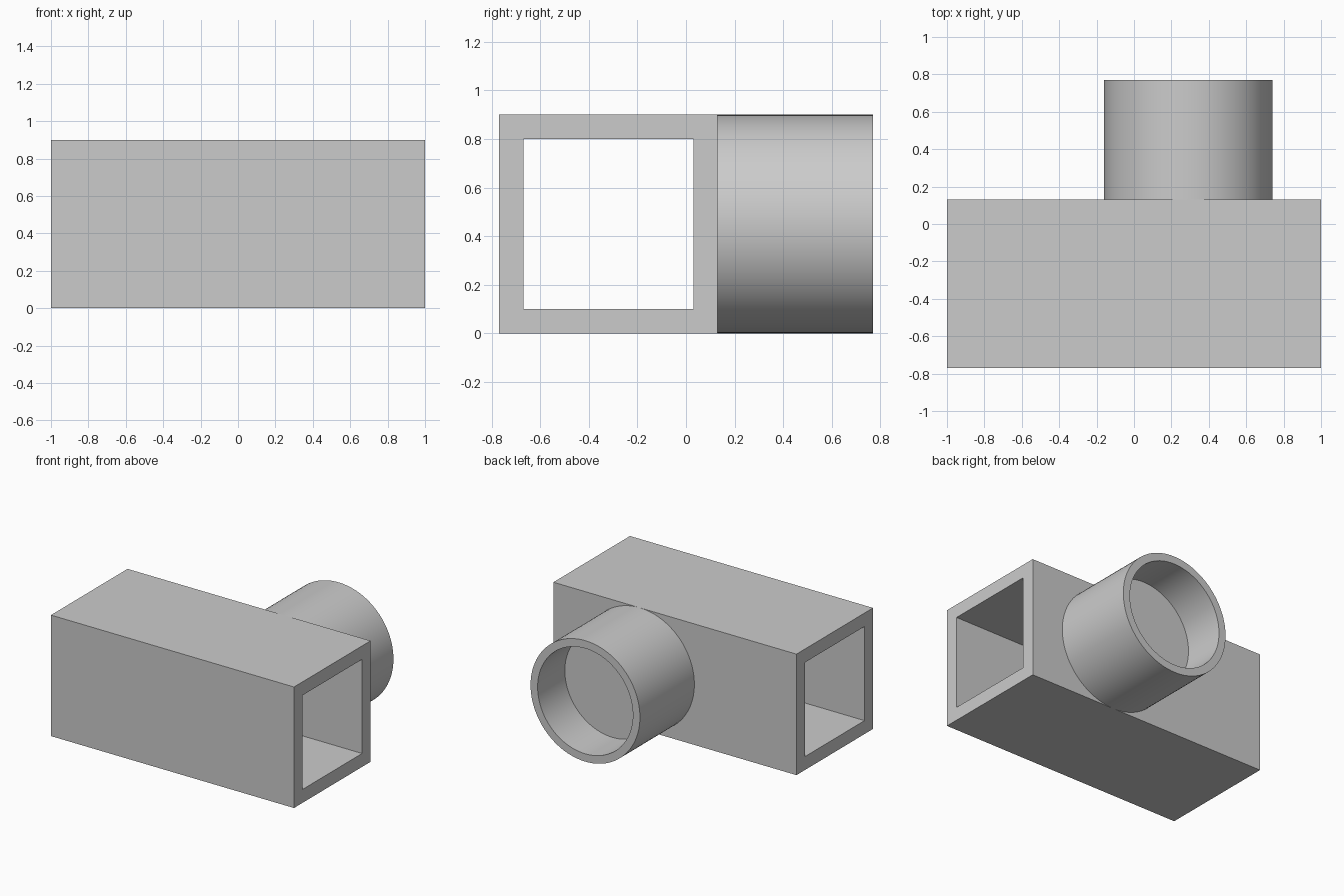
import bpy
import bmesh
from math import pi, radians
from mathutils import Matrix, Vector

cube = bpy.data.objects.get("Cube")
if cube:
    bpy.data.objects.remove(cube, do_unlink=True)

# One plain grey for the whole fitting
GREY = (0.6, 0.6, 0.6, 1)
grey = bpy.data.materials.new("plain grey")
grey.use_nodes = True
grey.diffuse_color = GREY
grey.node_tree.nodes["Principled BSDF"].inputs["Base Color"].default_value = GREY


def finish(bm, name):
    bmesh.ops.recalc_face_normals(bm, faces=bm.faces)
    mesh = bpy.data.meshes.new(name)
    bm.to_mesh(mesh)
    bm.free()
    mesh.materials.append(grey)
    obj = bpy.data.objects.new(name, mesh)
    bpy.context.collection.objects.link(obj)
    return obj


SIZE, WALL = 0.9, 0.1
BACK = 0.13

# Square tube: a box whose two ends are inset and bridged through
bm = bmesh.new()
place = Matrix.Translation((0, BACK - SIZE / 2, SIZE / 2))
bmesh.ops.create_cube(bm, size=1, matrix=place @ Matrix.Diagonal((2, SIZE, SIZE, 1)))
bm.normal_update()
ends = [f for f in bm.faces if abs(f.normal.x) > 0.9]
bmesh.ops.inset_individual(bm, faces=ends, thickness=WALL, use_even_offset=True)
rims = [e for f in ends for e in f.edges]
bmesh.ops.delete(bm, geom=ends, context="FACES_ONLY")
bmesh.ops.bridge_loops(bm, edges=rims)
finish(bm, "square_tube")

# Round socket: a cup profile (radius, y) turned about the y axis
RADIUS, BORE = SIZE / 2, 0.392
MOUTH, FLOOR = 0.77, 0.45
centre = Vector((0.29, 0, SIZE / 2))
profile = [(0, BACK), (RADIUS, BACK), (RADIUS, MOUTH),
           (BORE, MOUTH), (BORE, FLOOR), (0, FLOOR)]
bm = bmesh.new()
verts = [bm.verts.new(centre + Vector((r, y, 0))) for r, y in profile]
edges = [bm.edges.new(pair) for pair in zip(verts, verts[1:])]
bmesh.ops.spin(bm, geom=verts + edges, cent=centre, axis=(0, 1, 0),
               angle=2 * pi, steps=96)
bmesh.ops.remove_doubles(bm, verts=bm.verts, dist=0.0001)
socket = finish(bm, "round_socket")

# Smooth the round walls, keep the rims sharp
bpy.ops.object.select_all(action="DESELECT")
socket.select_set(True)
bpy.context.view_layer.objects.active = socket
bpy.ops.object.shade_smooth_by_angle(angle=radians(30))
